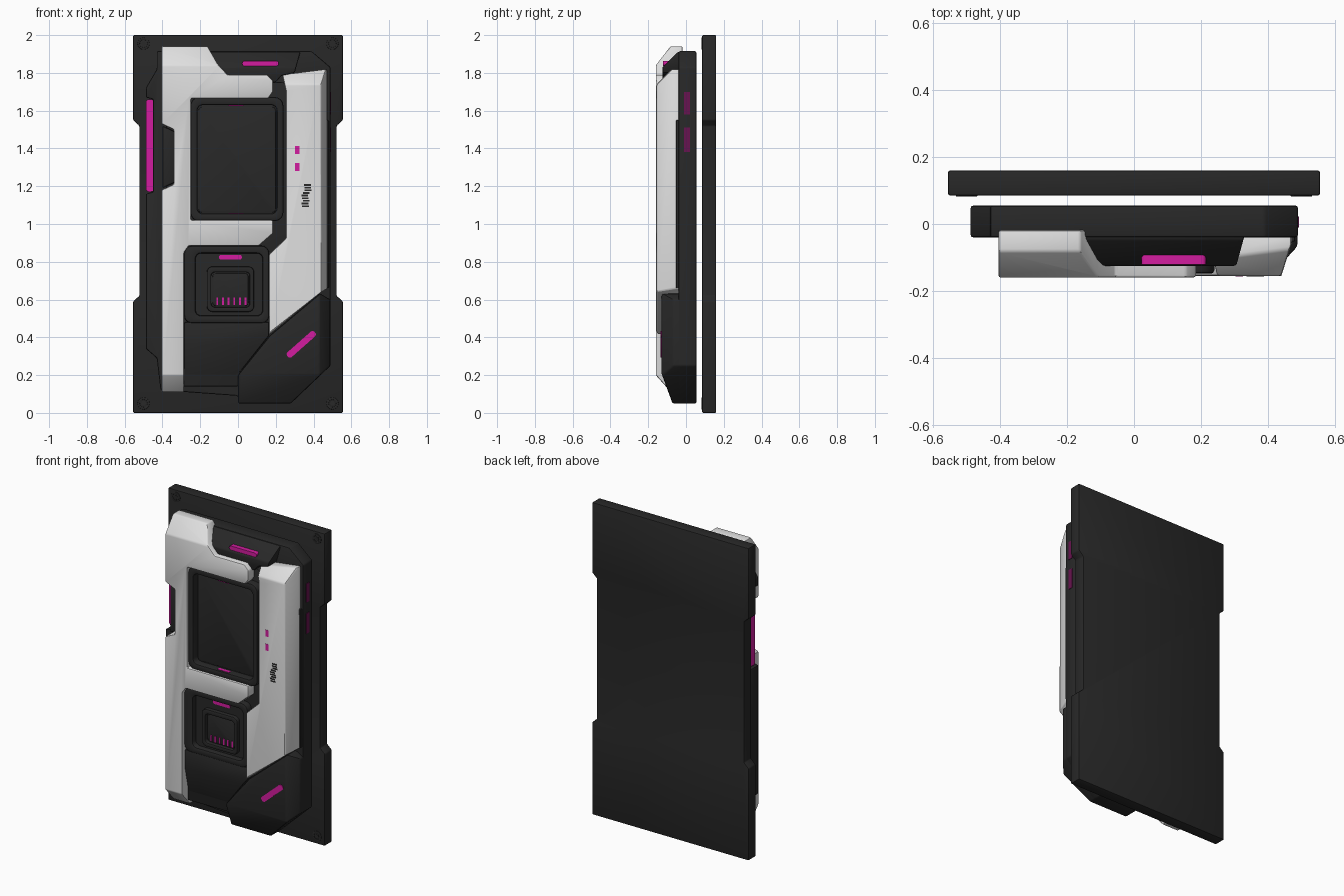
import bpy, bmesh, math, random
from mathutils import Vector

random.seed(4)


def material(name, rgb):
    m = bpy.data.materials.new(name)
    m.diffuse_color = (*rgb, 1)
    return m


DARK = material("charcoal", (0.021, 0.021, 0.021))
WHITE = material("light_grey", (0.74, 0.74, 0.74))
PINK = material("magenta", (0.65, 0.012, 0.35))
PURPLE = material("dark_magenta", (0.14, 0.007, 0.08))


def finish(name, bm, mat, bevel):
    bmesh.ops.recalc_face_normals(bm, faces=bm.faces)
    if bevel:
        sharp = [e for e in bm.edges if len(e.link_faces) == 2 and e.calc_face_angle(0) > 0.45]
        bmesh.ops.bevel(bm, geom=sharp, offset=bevel, segments=2, profile=0.5,
                        affect='EDGES', clamp_overlap=True)
    me = bpy.data.meshes.new(name)
    bm.to_mesh(me)
    bm.free()
    me.materials.append(mat)
    ob = bpy.data.objects.new(name, me)
    bpy.context.collection.objects.link(ob)
    return ob


def prism(name, pts, front, back, mat=DARK, bevel=0.008, cuts=()):
    """Extrude an x-z outline in depth, then slice it with (point, outward normal) planes."""
    bm = bmesh.new()
    face = bm.faces.new([bm.verts.new((x, back, z)) for x, z in pts])
    ext = bmesh.ops.extrude_face_region(bm, geom=[face], use_keep_orig=True)
    for v in ext["geom"]:
        if isinstance(v, bmesh.types.BMVert):
            v.co.y = front
    for co, no in cuts:
        bmesh.ops.bisect_plane(bm, geom=bm.verts[:] + bm.edges[:] + bm.faces[:],
                               plane_co=co, plane_no=Vector(no).normalized(), clear_outer=True)
        bmesh.ops.holes_fill(bm, edges=[e for e in bm.edges if e.is_boundary], sides=0)
    return finish(name, bm, mat, bevel)


def ring(name, outer, inner, front, back, mat=DARK, bevel=0.008):
    bm = bmesh.new()
    loops = [[bm.verts.new((x, y, z)) for x, z in p]
             for p, y in ((outer, back), (outer, front), (inner, front), (inner, back))]
    n = len(outer)
    for k in range(4):
        a, b = loops[k], loops[(k + 1) % 4]
        for i in range(n):
            j = (i + 1) % n
            bm.faces.new((a[i], a[j], b[j], b[i]))
    return finish(name, bm, mat, bevel)


def rrect(x0, x1, z0, z1, r=0.03, seg=4):
    pts = []
    for cx, cz, a0 in ((x1 - r, z1 - r, 0), (x0 + r, z1 - r, 90),
                       (x0 + r, z0 + r, 180), (x1 - r, z0 + r, 270)):
        for i in range(seg + 1):
            a = math.radians(a0 + 90 * i / seg)
            pts.append((cx + r * math.cos(a), cz + r * math.sin(a)))
    return pts


def rect(x0, x1, z0, z1):
    return [(x0, z0), (x1, z0), (x1, z1), (x0, z1)]


def circle(cx, cz, r, n):
    return [(cx + r * math.cos(2 * math.pi * i / n), cz + r * math.sin(2 * math.pi * i / n)) for i in range(n)]


# back plate with notched sides
side = [(0.555, 0), (0.555, 0.59), (0.522, 0.62), (0.522, 1.52), (0.555, 1.55), (0.555, 2.0)]
prism("back_plate", side + [(-x, z) for x, z in reversed(side)], 0.085, 0.16, bevel=0.006)
for sx in (-1, 1):
    for z in (0.05, 1.955):
        x = sx * 0.5
        ring("screw_collar", circle(x, z, 0.032, 16), circle(x, z, 0.02, 16), 0.082, 0.09, bevel=0.002)
        prism("screw_head", circle(x, z, 0.014, 6), 0.083, 0.09, bevel=0)

# main dark body, notched on the left for its light
prism("body", [(-0.43, 1.915), (0.39, 1.915), (0.49, 1.83), (0.49, 0.25), (0.28, 0.05), (0.0, 0.05),
               (0.0, 0.09), (-0.41, 0.12), (-0.43, 0.29), (-0.488, 0.34), (-0.488, 1.16), (-0.45, 1.17),
               (-0.45, 1.66), (-0.488, 1.67), (-0.488, 1.72), (-0.43, 1.82)],
      -0.04, 0.055, bevel=0.008)
prism("inner_core", [(-0.38, 0.14), (0.0, 0.14), (0.43, 0.62), (0.43, 1.74), (-0.14, 1.77), (-0.38, 1.82)],
      -0.10, -0.03)

# left white shell wrapping the screen
prism("left_shell", [(-0.405, 1.94), (-0.16, 1.94), (-0.11, 1.85), (-0.055, 1.79), (0.155, 1.79), (0.185, 1.76),
                     (0.185, 1.70), (0.16, 1.665), (-0.25, 1.665), (-0.25, 1.02), (0.185, 1.02), (0.185, 0.95),
                     (0.11, 0.885), (-0.26, 0.885), (-0.285, 0.85), (-0.285, 0.11), (-0.405, 0.11),
                     (-0.405, 1.18), (-0.34, 1.21), (-0.34, 1.50), (-0.405, 1.53)],
      -0.16, -0.018, WHITE, 0.008,
      [((0, -0.16, 1.84), (0, -0.09, 0.07)), ((0, -0.16, 0.20), (0, -0.09, -0.08))])
prism("side_grip", [(-0.40, 1.19), (-0.335, 1.22), (-0.335, 1.49), (-0.40, 1.52)], -0.12, -0.03)

# right white shell with sloped top and side
prism("right_shell", [(0.235, 1.79), (0.47, 1.82), (0.475, 0.66), (0.44, 0.64), (0.165, 0.415), (0.165, 0.84),
                      (0.255, 0.925), (0.255, 1.70)],
      -0.155, -0.03, WHITE, 0.008,
      [((0.44, -0.155, 0), (0.11, -0.035, 0)), ((0, -0.155, 1.74), (0, -0.07, 0.07))])
prism("right_rail", rect(0.45, 0.481, 0.66, 1.55), -0.053, -0.03, bevel=0.005)

# top cap with its light
prism("top_cap", [(-0.15, 1.91), (0.33, 1.91), (0.30, 1.80), (0.23, 1.785), (0.20, 1.75), (-0.12, 1.75)],
      -0.125, -0.03, bevel=0.008, cuts=[((0, -0.125, 1.83), (0, -1, 1))])
prism("top_light", rrect(0.022, 0.215, 1.837, 1.863, 0.012), -0.121, -0.092, PINK, 0)

# screen
ring("screen_frame", rrect(-0.252, 0.24, 1.015, 1.672, 0.045), rrect(-0.215, 0.205, 1.055, 1.63, 0.03),
     -0.148, -0.05, bevel=0.01)
prism("screen", rrect(-0.21, 0.20, 1.06, 1.62, 0.02), -0.108, -0.05, bevel=0.005)
prism("screen_top_light", rect(-0.05, 0.03, 1.625, 1.634), -0.138, -0.115, PINK, 0)
prism("screen_bottom_light", rect(-0.05, 0.03, 1.053, 1.057), -0.136, -0.115, PINK, 0)

# lower control box with button
ring("control_frame", rrect(-0.285, 0.165, 0.475, 0.885, 0.04), rrect(-0.225, 0.13, 0.515, 0.845, 0.03),
     -0.14, -0.04, bevel=0.01)
prism("control_floor", rect(-0.24, 0.14, 0.50, 0.86), -0.105, -0.04, bevel=0)
ring("button_frame", rrect(-0.165, 0.085, 0.535, 0.775, 0.03), rrect(-0.142, 0.062, 0.56, 0.745, 0.02),
     -0.13, -0.09, bevel=0.006)
prism("button", rrect(-0.135, 0.055, 0.565, 0.74, 0.02), -0.113, -0.09, bevel=0.004)
prism("control_light", rrect(-0.10, 0.02, 0.812, 0.837, 0.01), -0.109, -0.10, PINK, 0)
for i in range(6):
    x = -0.115 + i * 0.03
    prism("button_light", rect(x, x + 0.01, 0.57, 0.61), -0.116, -0.11, PINK, 0)

# lower dark panel and corner guard
prism("lower_panel", [(-0.285, 0.48), (0.165, 0.48), (0.165, 0.41), (0.01, 0.215), (-0.055, 0.15), (-0.285, 0.15)],
      -0.135, -0.03, cuts=[((0, -0.135, 0.36), (0, -0.2, -0.045))])
prism("corner_guard", [(0.0, 0.20), (0.0, 0.05), (0.28, 0.05), (0.488, 0.25), (0.488, 0.60), (0.435, 0.632),
                       (0.17, 0.41)],
      -0.13, 0.05, bevel=0.01,
      cuts=[((0.43, -0.13, 0), (0.06, -0.055, 0)), ((0, -0.13, 0.21), (0, -0.15, -0.055))])
light = prism("corner_light", rrect(-0.096, 0.096, -0.017, 0.017, 0.014), -0.004, 0.004, PINK, 0)
light.location = (0.335, -0.13, 0.363)
light.rotation_euler = (0, -math.atan2(0.115, 0.13), 0)

# side lights
prism("left_light", rrect(-0.488, -0.445, 1.17, 1.66, 0.018), 0.0, 0.048, PINK, 0)
for z0, z1 in ((1.38, 1.51), (1.58, 1.70)):
    prism("right_light", rect(0.486, 0.493, z0, z1), -0.01, 0.022, PURPLE, 0)

# small marks on the right shell
for z in (1.37, 1.28):
    prism("shell_mark", rect(0.303, 0.325, z, z + 0.042), -0.1565, -0.152, PINK, 0)
for i in range(9):
    z = 1.09 + i * 0.014
    x = 0.335 + random.random() * 0.02
    prism("shell_hatch", rect(x, x + 0.035, z, z + 0.009), -0.1565, -0.152, DARK, 0)

bpy.ops.object.select_all(action='SELECT')
bpy.context.view_layer.objects.active = bpy.data.objects["body"]
bpy.ops.object.shade_smooth_by_angle(angle=math.radians(30))
